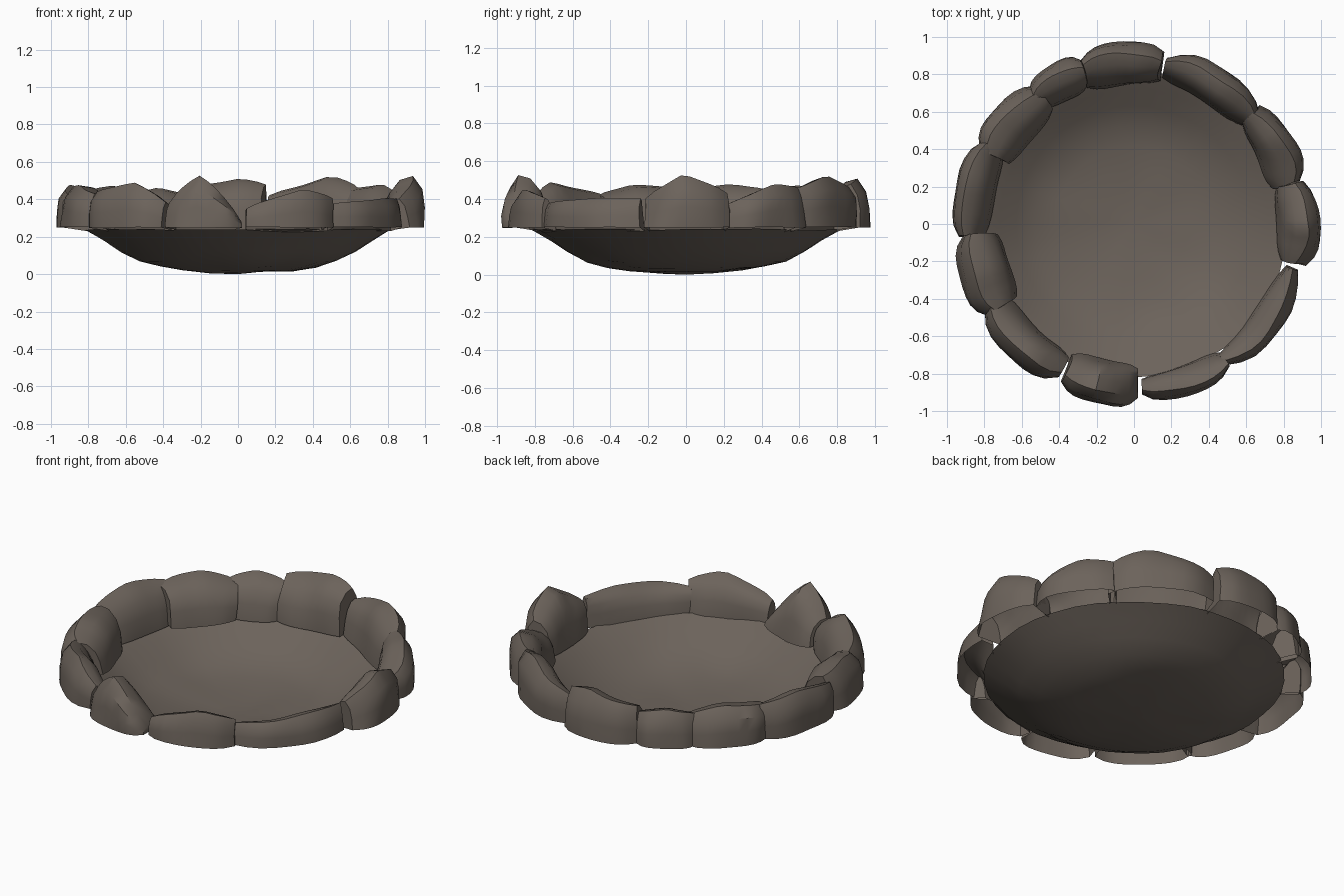
import bpy
import bmesh
from math import radians, cos, sin, tau
from mathutils import Vector, noise

cube = bpy.data.objects.get("Cube")
if cube:
    bpy.data.objects.remove(cube, do_unlink=True)

# one warm dark stone colour
COLOUR = (0.15, 0.125, 0.105, 1)
stone = bpy.data.materials.new("dark stone")
stone.use_nodes = True
stone.diffuse_color = COLOUR
shader = stone.node_tree.nodes["Principled BSDF"]
shader.inputs["Base Color"].default_value = COLOUR
shader.inputs["Roughness"].default_value = 0.9


def finish(bm, name, angle):
    """Turn a bmesh into a smooth shaded object with sharp creases."""
    bmesh.ops.recalc_face_normals(bm, faces=bm.faces)
    mesh = bpy.data.meshes.new(name)
    bm.to_mesh(mesh)
    bm.free()
    mesh.materials.append(stone)
    obj = bpy.data.objects.new(name, mesh)
    bpy.context.collection.objects.link(obj)
    bpy.ops.object.select_all(action="DESELECT")
    obj.select_set(True)
    bpy.context.view_layer.objects.active = obj
    bpy.ops.object.shade_smooth_by_angle(angle=radians(angle))
    return obj


def bridge(bm, first, second):
    for i in range(len(first) - 1):
        bm.faces.new((first[i], first[i + 1], second[i + 1], second[i]))


# shallow thin bowl: a revolved profile with slight unevenness
BOWL_PROFILE = [(0.15, 0.01), (0.3, 0.02), (0.42, 0.04), (0.53, 0.07),
                (0.63, 0.12), (0.72, 0.18), (0.82, 0.24)]
bm = bmesh.new()
rings = []
for radius, height in BOWL_PROFILE:
    ring = []
    for i in range(40):
        a = tau * i / 40
        p = Vector((radius * cos(a), radius * sin(a), height))
        p.z = max(0.004, p.z + 0.012 * noise.noise(p * 4))
        ring.append(bm.verts.new(p))
    rings.append(ring + ring[:1])
for inner, outer in zip(rings, rings[1:]):
    bridge(bm, inner, outer)
centre = bm.verts.new((0, 0, 0))
for a, b in zip(rings[0], rings[0][1:]):
    bm.faces.new((centre, a, b))
bowl = finish(bm, "bowl", 50)
# let the underside face outward
if bowl.data.polygons[0].normal.z > 0:
    bowl.data.flip_normals()

# rock section from outer foot over the ridge to inner foot:
# (fraction of thickness, fraction of height)
SECTION = [(0, 0), (0.02, 0.4), (0.08, 0.75), (0.28, 1), (0.55, 0.93),
           (0.8, 0.68), (0.93, 0.35), (1, -0.12)]
BASE = 0.25
STEPS = 9


def rock(name, start, end, outer, inner, heights, peak, seed):
    """Hollow rock along an arc; heights are start, peak and end tops."""
    bm = bmesh.new()
    rows = []
    for i in range(STEPS + 1):
        u = i / STEPS
        a = radians(start + (end - start) * u)
        low, top, high = heights
        if u < peak:
            z_top = low + (top - low) * (u / peak) ** 0.8
        else:
            z_top = high + (top - high) * ((1 - u) / (1 - peak)) ** 0.8
        pinch = abs(2 * u - 1) ** 4
        r_out = outer - 0.05 * pinch
        r_in = inner + 0.035 * pinch
        row = []
        for across, up in SECTION:
            r = r_out + (r_in - r_out) * across
            p = Vector((r * cos(a), r * sin(a), BASE + (z_top - BASE) * up))
            wobble = noise.noise_vector(p * 4 + Vector((seed, 0, 0)))
            wobble.z *= 0.5 if up > 0 else 0.2
            row.append(bm.verts.new(p + wobble * 0.025))
        rows.append(row)
    for first, second in zip(rows, rows[1:]):
        bridge(bm, first, second)
    # closed ends, open underneath
    bm.faces.new(rows[0])
    bm.faces.new(rows[-1])
    finish(bm, name, 38)


# start angle, end angle, outer radius, inner radius, tops, peak position
ROCKS = {
    "front_peak": (245, 272, 0.98, 0.74, (0.38, 0.53, 0.28), 0.46),
    "front_long": (273, 304, 0.97, 0.8, (0.35, 0.46, 0.41), 0.6),
    "front_right_low": (303, 345, 0.96, 0.8, (0.37, 0.41, 0.41), 0.7),
    "right_peak": (346, 374, 0.99, 0.76, (0.41, 0.53, 0.43), 0.48),
    "right_back": (374, 403, 0.97, 0.74, (0.38, 0.48, 0.46), 0.6),
    "back_right_long": (401, 439, 0.96, 0.76, (0.46, 0.52, 0.42), 0.4),
    "back_block": (440, 469, 0.98, 0.74, (0.48, 0.51, 0.46), 0.3),
    "back_small": (468, 488, 0.96, 0.75, (0.42, 0.47, 0.43), 0.5),
    "back_left": (486, 514, 0.97, 0.7, (0.42, 0.48, 0.44), 0.4),
    "left_long": (512, 544, 0.98, 0.76, (0.45, 0.48, 0.43), 0.4),
    "left_front": (544, 572, 0.98, 0.69, (0.45, 0.48, 0.42), 0.5),
    "front_left": (570, 604, 0.97, 0.76, (0.43, 0.49, 0.38), 0.65),
}
for seed, (place, shape) in enumerate(ROCKS.items()):
    rock(place + "_rock", *shape, seed * 3.7)
